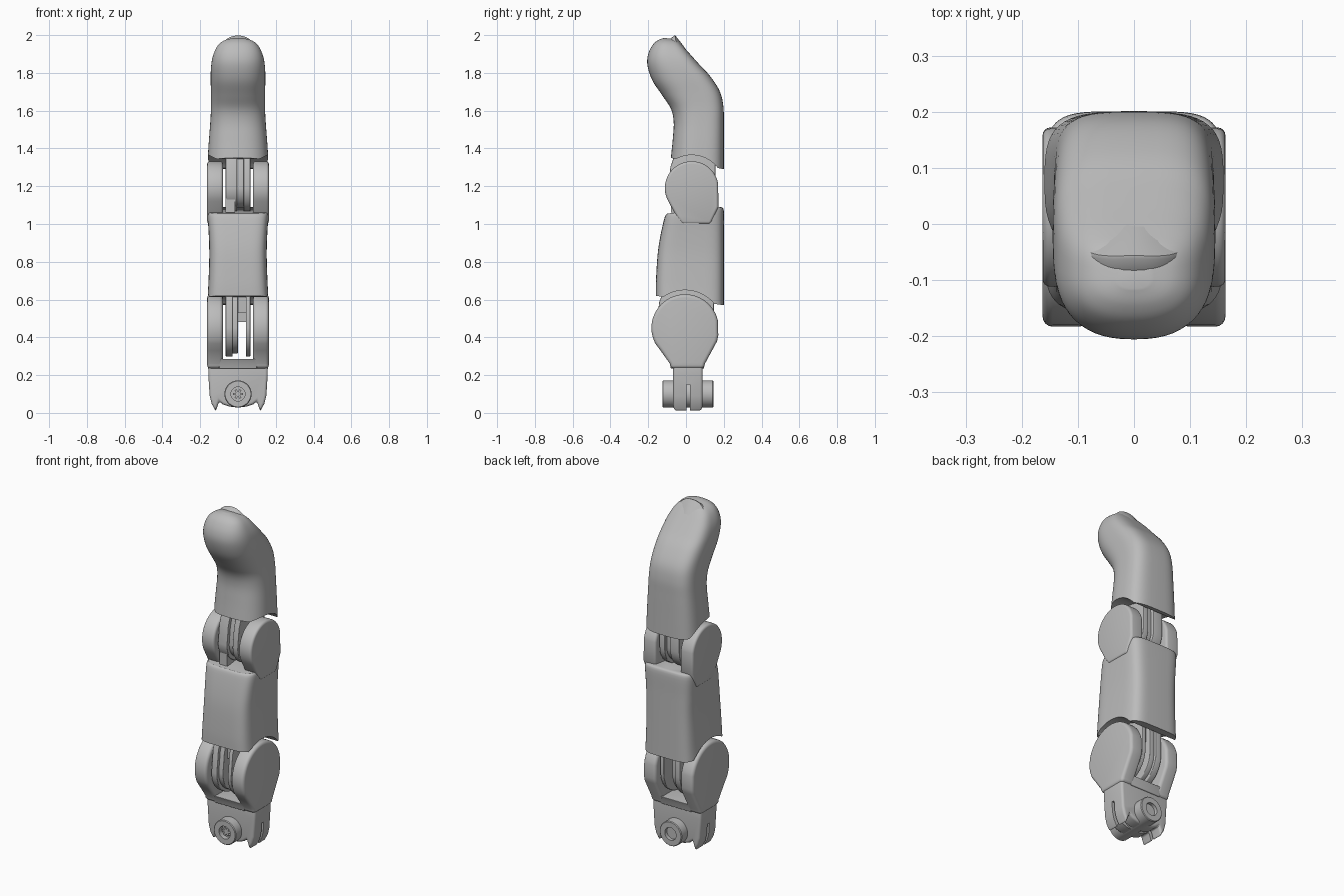
import bpy
import bmesh
from math import sin, cos, pi, radians
from mathutils import Vector

cube = bpy.data.objects.get("Cube")
if cube:
    bpy.data.objects.remove(cube, do_unlink=True)

GREY = (0.5, 0.5, 0.5, 1)
grey = bpy.data.materials.new("plain grey")
grey.use_nodes = True
grey.diffuse_color = GREY
grey.node_tree.nodes["Principled BSDF"].inputs["Base Color"].default_value = GREY


def apply_modifiers(obj):
    bpy.context.view_layer.objects.active = obj
    for mod in list(obj.modifiers):
        bpy.ops.object.modifier_apply(modifier=mod.name)


def skin(name, rings, bevel=0):
    """Bridge a list of closed rings and cap both ends."""
    bm = bmesh.new()
    loops = [[bm.verts.new(p) for p in ring] for ring in rings]
    n = len(loops[0])
    for a, b in zip(loops, loops[1:]):
        for i in range(n):
            j = (i + 1) % n
            bm.faces.new((a[i], a[j], b[j], b[i]))
    bm.faces.new(loops[0][::-1])
    bm.faces.new(loops[-1])
    bmesh.ops.recalc_face_normals(bm, faces=bm.faces)
    mesh = bpy.data.meshes.new(name)
    bm.to_mesh(mesh)
    bm.free()
    mesh.materials.append(grey)
    obj = bpy.data.objects.new(name, mesh)
    bpy.context.collection.objects.link(obj)
    if bevel:
        mod = obj.modifiers.new("round", "BEVEL")
        mod.width, mod.segments = bevel, 4
        mod.limit_method, mod.angle_limit = "ANGLE", radians(35)
        apply_modifiers(obj)
    return obj


def smooth(obj):
    bpy.ops.object.select_all(action="DESELECT")
    obj.select_set(True)
    bpy.context.view_layer.objects.active = obj
    bpy.ops.object.shade_smooth_by_angle(angle=radians(35))


def side_prism(name, profile, x0, x1, bevel=0):
    """Extrude a (y, z) profile along x."""
    return skin(name, [[(x, y, z) for y, z in profile] for x in (x0, x1)], bevel)


def front_prism(name, profile, y0, y1, bevel=0):
    """Extrude an (x, z) profile along y."""
    return skin(name, [[(x, y, z) for x, z in profile] for y in (y0, y1)], bevel)


def rect(a0, a1, b0, b1):
    return [(a0, b0), (a1, b0), (a1, b1), (a0, b1)]


def arc(c, r, start, end, n=30):
    angles = [radians(start + (end - start) * i / n) for i in range(n + 1)]
    return [(c[0] + r * cos(a), c[1] + r * sin(a)) for a in angles]


def cut(obj, cutter):
    mod = obj.modifiers.new("cut", "BOOLEAN")
    mod.operation, mod.object, mod.solver = "DIFFERENCE", cutter, "EXACT"
    apply_modifiers(obj)
    bpy.data.objects.remove(cutter, do_unlink=True)


def catmull(rows, steps=5):
    """Smoothly interpolate rows of numbers."""
    rows = [Vector(r) for r in rows]
    out = []
    for i in range(len(rows) - 1):
        p, a, b, q = rows[max(i - 1, 0)], rows[i], rows[i + 1], rows[min(i + 2, len(rows) - 1)]
        for s in range(steps):
            t = s / steps
            out.append(a + (b - p) * t / 2 + (p * 2 - a * 5 + b * 4 - q) * t * t / 2
                       + (a * 3 - p - b * 3 + q) * t ** 3 / 2)
    return out + [rows[-1]]


def shell(name, rows, front_power, back_power, n=56):
    """Loft cross-sections given as front y, front z, back y, back z, half width."""
    rings = []
    for yf, zf, yb, zb, w in catmull(rows):
        ring = []
        for k in range(n):
            a = 2 * pi * k / n
            c, s = cos(a), sin(a)
            e = 2 / (front_power if s < 0 else back_power)
            x = w * abs(c) ** e * (1 if c > 0 else -1)
            t = 0.5 + 0.5 * abs(s) ** e * (1 if s > 0 else -1)
            ring.append((x, yf + (yb - yf) * t, zf + (zb - zf) * t))
        rings.append(ring)
    return skin(name, rings)


UPPER = (0.03, 1.19)
LOWER = (-0.005, 0.45)

# Fingertip, hollowed underneath to clear the upper knuckle
tip = shell("fingertip", [
    (-0.08, 1.35, 0.2, 1.29, 0.162),
    (-0.07, 1.45, 0.2, 1.41, 0.155),
    (-0.065, 1.54, 0.2, 1.53, 0.147),
    (-0.08, 1.61, 0.198, 1.62, 0.143),
    (-0.125, 1.68, 0.18, 1.7, 0.143),
    (-0.178, 1.76, 0.13, 1.78, 0.145),
    (-0.204, 1.84, 0.075, 1.84, 0.142),
    (-0.2, 1.9, 0.03, 1.89, 0.131),
    (-0.175, 1.95, -0.01, 1.935, 0.108),
    (-0.145, 1.975, -0.04, 1.965, 0.075),
    (-0.115, 1.985, -0.07, 1.98, 0.03)], 2.4, 3.6)
cut(tip, side_prism("tip_cutter", arc(UPPER, 0.175, 0, 354, 59), -1, 1))
smooth(tip)

# Domed fingernail lying on the sloping back of the tip
along, normal = Vector((0, -0.6, 0.8)), Vector((0, 0.8, 0.6))
centre = Vector((0, -0.008, 1.915))


def nail_ring(scale, height, n=48):
    ring = []
    for k in range(n):
        a = 2 * pi * k / n
        x = 0.1 * scale * abs(cos(a)) ** 0.8 * (1 if cos(a) > 0 else -1)
        v = 0.098 * scale * sin(a)
        lift = height - 0.03 * (x / 0.1) ** 2
        ring.append(centre + Vector((x, 0, 0)) + along * v + normal * lift)
    return ring


smooth(skin("fingernail", [nail_ring(1, -0.02), nail_ring(1, 0.006), nail_ring(0.97, 0.011),
                           nail_ring(0.6, 0.012), nail_ring(0.2, 0.012)]))

# Middle segment, hollowed underneath to clear the lower knuckle
middle = shell("middle_segment", [
    (-0.16, 0.62, 0.2, 0.57, 0.162),
    (-0.159, 0.7, 0.2, 0.66, 0.157),
    (-0.15, 0.84, 0.2, 0.82, 0.152),
    (-0.135, 0.94, 0.2, 0.95, 0.155),
    (-0.113, 1.035, 0.2, 1.07, 0.161),
    (-0.1, 1.055, 0.185, 1.09, 0.155)], 5, 5)
cut(middle, side_prism("middle_cutter", arc(LOWER, 0.2, 0, 354, 59), -1, 1))
smooth(middle)

# Knuckle cheeks on both sides of each joint
upper_cheek = arc(UPPER, 0.142, 10, 210) + [(-0.05, 1.04), (-0.02, 1.0), (0.13, 1.0), (0.172, 1.09)]
lower_cheek = arc(LOWER, 0.178, 12, 208) + [
    (-0.135, 0.33), (-0.085, 0.26), (-0.08, 0.235), (0.095, 0.235), (0.1, 0.26), (0.165, 0.38), (0.171, 0.41)]
for side, label in ((1, "left"), (-1, "right")):
    smooth(side_prism(label + "_upper_cheek", upper_cheek, side * 0.08, side * 0.163, 0.014))
    smooth(side_prism(label + "_lower_cheek", lower_cheek, side * 0.08, side * 0.163, 0.018))


# Hinge tongues between the cheeks
def tongue(c, r, top, back):
    return arc(c, r, 180, 360) + [(c[0] + r, c[1] + r), (back, top), (c[0] - r * 0.6, top),
                                  (c[0] - r * 0.9, c[1] + r * 0.9)]


for label, x0, x1, r in (("right", -0.065, -0.005, 0.125), ("middle", -0.01, 0.035, 0.105),
                         ("left", 0.03, 0.065, 0.125)):
    smooth(side_prism(label + "_upper_tongue", tongue(UPPER, r, 1.41, 0.11), x0, x1, 0.004))
for label, x0, x1, r in (("right", -0.065, -0.028, 0.152), ("middle", -0.03, 0.0, 0.135),
                         ("left", 0.042, 0.065, 0.152)):
    smooth(side_prism(label + "_lower_tongue", tongue(LOWER, r, 0.7, 0.1), x0, x1, 0.004))
side_prism("lower_tongue_web", rect(-0.1, 0.1, 0.53, 0.7), -0.01, 0.05)
side_prism("lower_tongue_stop", rect(-0.03, 0.05, 0.48, 0.54), -0.01, 0.05)
side_prism("upper_stop", rect(-0.08, 0.0, 1.06, 1.18), -0.065, -0.015)

# Floor joining the lower cheeks
smooth(side_prism("knuckle_floor", [(-0.08, 0.235), (0.095, 0.235), (0.1, 0.265), (0.11, 0.285),
                                    (-0.1, 0.285), (-0.085, 0.26)], -0.1, 0.1, 0.004))

# Base block with pointed lower corners and a slot splitting it in two
half = [(0.158, 0.265), (0.157, 0.2), (0.15, 0.09), (0.14, 0.05), (0.118, 0.008), (0.1, 0.062),
        (0.08, 0.045), (0.045, 0.033)]
outline = half + [(0, 0.03)] + [(-x, z) for x, z in reversed(half)]
base = front_prism("base_block", outline, -0.068, 0.088, 0.014)
cut(base, side_prism("slot_cutter", rect(0.002, 0.02, -0.1, 0.15) + [], -1, 1))
smooth(base)

# Pivot screw through the base, recessed at both ends
rings = []
for r, y in ((0.037, -0.095), (0.037, -0.125), (0.068, -0.125), (0.072, -0.121),
             (0.072, 0.141), (0.068, 0.145), (0.037, 0.145), (0.037, 0.125)):
    rings.append([(x, y, z) for x, z in arc((0, 0.1), r, 0, 352.5, 47)])
smooth(skin("pivot_screw", rings))
for k in range(3):
    a = pi * k / 3
    u, v = Vector((cos(a), sin(a))) * 0.026, Vector((-sin(a), cos(a))) * 0.006
    bar = [Vector((0, 0.1)) + p for p in (u + v, v - u, -u - v, u - v)]
    front_prism("screw_socket_bar", bar, -0.11, -0.09)
